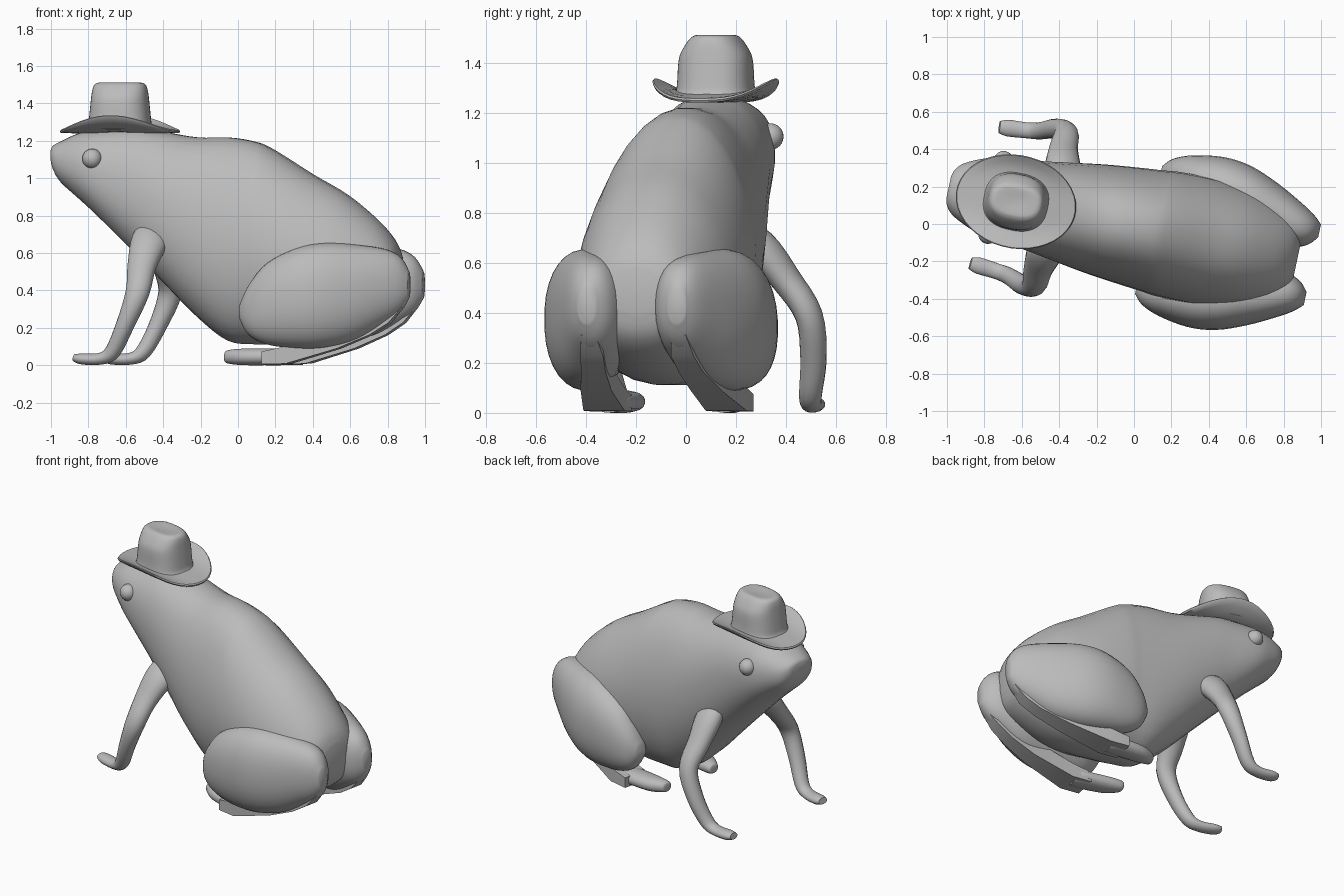
import bpy, bmesh, math
from mathutils import Vector, Matrix

cube = bpy.data.objects.get("Cube")
if cube:
    bpy.data.objects.remove(cube, do_unlink=True)

grey = bpy.data.materials.new("clay_grey")
grey.use_nodes = True
GREY = (0.5, 0.5, 0.5, 1)
grey.diffuse_color = GREY
grey.node_tree.nodes["Principled BSDF"].inputs["Base Color"].default_value = GREY

# The animal is built along x (head at -x), then turned slightly
TURN = Matrix.Translation((0, -.015, 0)) @ Matrix.Rotation(math.radians(-12), 4, 'Z')


def finish(name, bm, sharp=50):
    bmesh.ops.transform(bm, matrix=TURN, verts=bm.verts)
    bmesh.ops.recalc_face_normals(bm, faces=bm.faces)
    mesh = bpy.data.meshes.new(name)
    bm.to_mesh(mesh)
    bm.free()
    obj = bpy.data.objects.new(name, mesh)
    bpy.context.collection.objects.link(obj)
    mesh.materials.append(grey)
    bpy.ops.object.select_all(action='DESELECT')
    obj.select_set(True)
    bpy.context.view_layer.objects.active = obj
    bpy.ops.object.shade_smooth_by_angle(angle=math.radians(sharp))
    return obj


def spline(rows, steps):
    """Catmull-Rom interpolation of rows of numbers."""
    if steps == 1:
        return [list(r) for r in rows]
    pts = [rows[0]] + list(rows) + [rows[-1]]
    out = []
    for a, b, c, d in zip(pts, pts[1:], pts[2:], pts[3:]):
        for s in range(steps):
            t = s / steps
            out.append([q + t / 2 * (r - p + t * (2 * p - 5 * q + 4 * r - e
                        + t * (3 * (q - r) + e - p)))
                        for p, q, r, e in zip(a, b, c, d)])
    return out + [list(rows[-1])]


def skin(bm, rings):
    """Join rings of points into a closed surface."""
    loops = [[bm.verts.new(p) for p in ring] for ring in rings]
    n = len(loops[0])
    for a, b in zip(loops, loops[1:]):
        for i in range(n):
            j = (i + 1) % n
            bm.faces.new((a[i], a[j], b[j], b[i]))
    bm.faces.new(loops[0])
    bm.faces.new(loops[-1])


def ring(n, power=1.0):
    for i in range(n):
        a = 2 * math.pi * (i + 0.5) / n
        yield tuple(math.copysign(abs(f) ** power, f) for f in (math.cos(a), math.sin(a)))


def upright_loft(name, rows, n=32, power=0.9, steps=4, side=1, sharp=50, lean=0):
    """Rows: x, inner y, outer y, bottom z, top z; lean narrows the upper half toward the rear."""
    bm = bmesh.new()
    rings = []
    for x, y0, y1, z0, z1 in spline(rows, steps):
        narrow = lean * min(max((x + .5) / .6, 0), 1)
        rings.append([(x, side * ((y0 + y1) / 2 + (y1 - y0) / 2 * c * (1 - narrow * max(s, 0))),
                       (z0 + z1) / 2 + (z1 - z0) / 2 * s) for c, s in ring(n, power)])
    skin(bm, rings)
    return finish(name, bm, sharp)


def limb(name, rows, side):
    """Rows: x, y, z, half width, half thickness; rings follow the path."""
    rows = spline(rows, 4)
    rings = []
    for i, (x, y, z, w, h) in enumerate(rows):
        ahead = Vector(rows[min(i + 1, len(rows) - 1)][:3])
        tangent = (ahead - Vector(rows[max(i - 1, 0)][:3])).normalized()
        across = (Vector((0, 1, 0)) - tangent * tangent.y).normalized()
        up = tangent.cross(across)
        pts = [Vector((x, y, z)) + across * w * c + up * h * s for c, s in ring(16)]
        rings.append([(p.x, side * p.y, max(p.z, 0)) for p in pts])
    bm = bmesh.new()
    skin(bm, rings)
    return finish(name, bm)


# Body and head: x, half width, bottom, top
body = [(-1.013, .06, 1.09, 1.165), (-1.0, .1, 1.04, 1.18), (-.96, .143, .975, 1.20),
        (-.87, .187, .895, 1.24), (-.77, .217, .805, 1.262), (-.57, .24, .61, 1.275),
        (-.41, .265, .45, 1.25), (-.22, .295, .26, 1.22), (-.05, .315, .13, 1.22),
        (.1, .33, .11, 1.195), (.2, .34, .11, 1.15), (.41, .34, .115, 1.02),
        (.6, .31, .15, .91), (.77, .25, .23, .77), (.86, .19, .31, .66),
        (.89, .1, .4, .58)]
upright_loft("body", [(x, -w, w, b, t) for x, w, b, t in body], lean=.16)

# Haunches: x, inner, outer, bottom, top
haunch = [(.08, .27, .35, .24, .33), (.13, .24, .4, .16, .43), (.23, .18, .44, .11, .55),
          (.39, .13, .465, .09, .63), (.54, .1, .45, .095, .655), (.7, .07, .39, .135, .645),
          (.85, .07, .312, .225, .62), (.93, .1, .262, .29, .575), (.975, .15, .22, .36, .5)]
# Front legs: x, y, z, half width, half thickness
arm = [(-.4, .12, .72, .05, .1), (-.435, .225, .66, .07, .1), (-.455, .33, .53, .06, .078),
       (-.46, .42, .39, .055, .064), (-.525, .425, .22, .053, .049), (-.6, .397, .075, .046, .042),
       (-.67, .385, .035, .043, .032), (-.77, .376, .034, .045, .03), (-.815, .372, .04, .032, .02)]
# Rear shanks and feet, angular and smooth respectively
shank = [(.2, .15, .35, 0, .08), (.33, .15, .35, 0, .11), (.6, .15, .3, .08, .2),
         (.77, .14, .26, .15, .3), (.87, .13, .24, .215, .36), (.94, .15, .22, .3, .42)]
foot = [(-.03, .17, .22, .025, .06), (-.015, .155, .24, .01, .08), (.08, .15, .29, 0, .09),
        (.25, .16, .31, 0, .09), (.3, .18, .29, 0, .08)]

for side, label in ((1, "left"), (-1, "right")):
    upright_loft(label + "_haunch", haunch, side=side)
    limb(label + "_front_leg", arm, side)
    upright_loft(label + "_rear_shank", shank, n=4, power=.5, steps=1, side=side, sharp=20)
    upright_loft(label + "_rear_foot", foot, n=16, side=side)
    # Eye
    bm = bmesh.new()
    bmesh.ops.create_uvsphere(bm, u_segments=20, v_segments=12, radius=.053)
    bmesh.ops.translate(bm, vec=(-.755, side * .2, 1.105), verts=bm.verts)
    finish(label + "_eye", bm)

# Hat: rows of half length, half width and height, curled up toward the sides
HAT_X = -.645


def hat_part(name, rows, power, curl):
    bm = bmesh.new()
    skin(bm, [[(HAT_X + a * c, b * s, z + curl * abs(b * s) ** 3) for c, s in ring(40, power)]
              for a, b, z in rows])
    return finish(name, bm)


brim = [(.02, .02, 1.235), (.17, .14, 1.237), (.23, .18, 1.24), (.28, .215, 1.241),
        (.32, .245, 1.242), (.325, .25, 1.25), (.32, .245, 1.258), (.28, .215, 1.262),
        (.23, .18, 1.266), (.17, .14, 1.275), (.02, .02, 1.28)]
hat_part("hat_brim", brim, 1, 5.4)
crown = [(.182, .165, 1.262), (.168, .155, 1.285), (.162, .15, 1.33), (.156, .147, 1.39),
         (.152, .14, 1.43), (.148, .122, 1.465), (.14, .1, 1.495), (.125, .082, 1.508),
         (.1, .065, 1.511), (.03, .02, 1.506)]
hat_part("hat_crown", spline(crown, 3), .8, 0)
